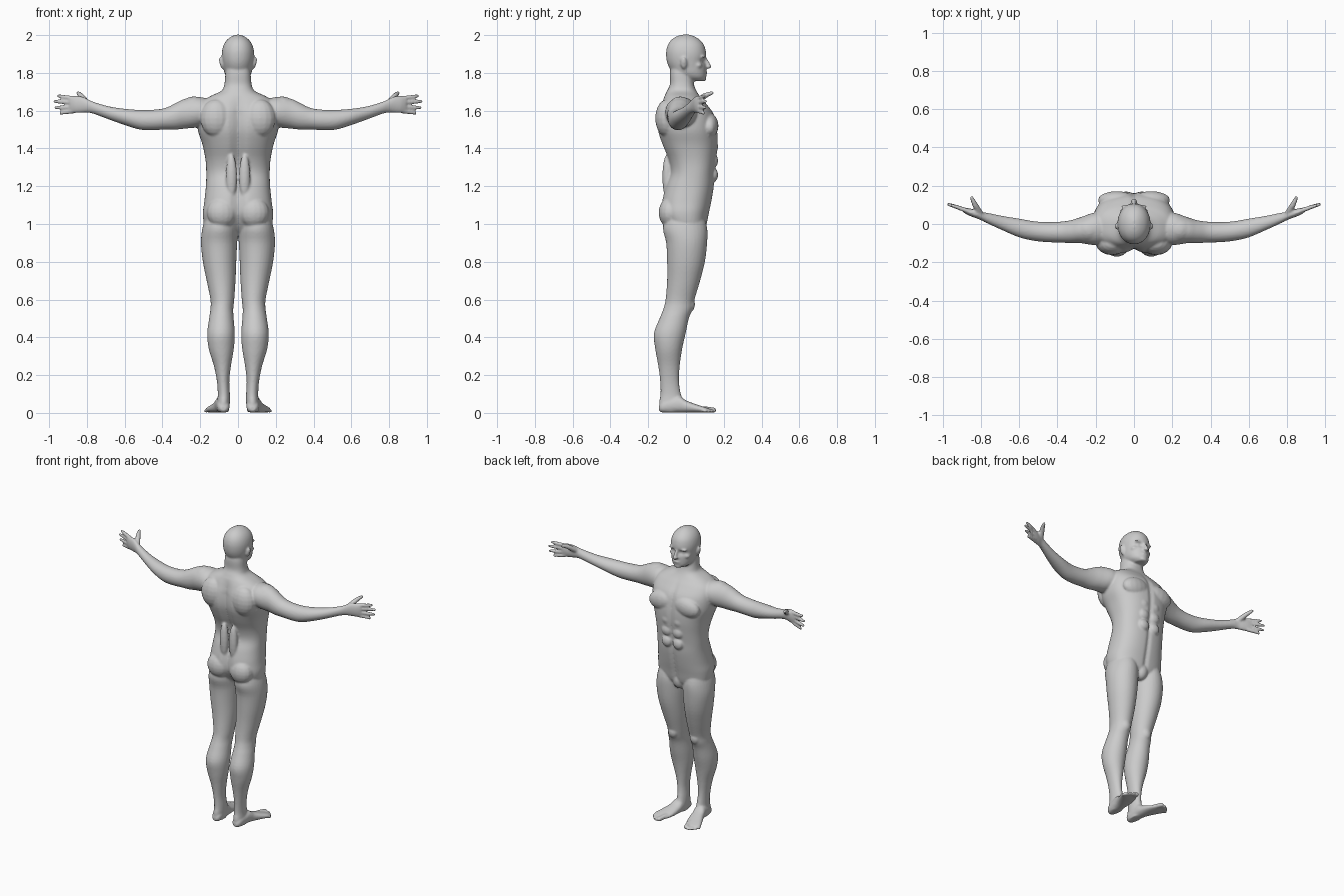
import bpy, bmesh, math
from mathutils import Vector, Matrix

verts, faces = [], []
SIDES = (1, -1)


def skin(rings):
    """Closed skin over a list of rings of points, added to the shared lists."""
    base, n = len(verts), len(rings[0])
    for r in rings:
        verts.extend(tuple(p) for p in r)
    for j in range(len(rings) - 1):
        a, b = base + j * n, base + (j + 1) * n
        for i in range(n):
            k = (i + 1) % n
            faces.append((a + i, a + k, b + k, b + i))
    faces.append(tuple(range(base + n - 1, base - 1, -1)))
    faces.append(tuple(range(len(verts) - n, len(verts))))


def spline(rows, steps=4):
    out = []
    for i in range(len(rows) - 1):
        p0, p1, p2 = rows[max(i - 1, 0)], rows[i], rows[i + 1]
        p3 = rows[min(i + 2, len(rows) - 1)]
        for k in range(steps):
            t = k / steps
            out.append([b + .5 * t * (c - a + t * (2 * a - 5 * b + 4 * c - d + t * (3 * (b - c) + d - a)))
                        for a, b, c, d in zip(p0, p1, p2, p3)])
    return out + [list(rows[-1])]


def loft(rows, axis, s=1, power=2.0, n=32, dent=None):
    """Rows are (position on axis, u min, u max, v min, v max)."""
    rings = []
    for t, u0, u1, v0, v1 in spline(rows):
        ring = []
        for k in range(n):
            c, d = math.cos(2 * math.pi * k / n), math.sin(2 * math.pi * k / n)
            u = (u0 + u1) / 2 + (u1 - u0) / 2 * math.copysign(abs(c) ** (2 / power), c)
            v = (v0 + v1) / 2 + (v1 - v0) / 2 * math.copysign(abs(d) ** (2 / power), d)
            x, y, z = {'x': (t, u, v), 'y': (u, t, v), 'z': (u, v, t)}[axis]
            ring.append((s * x, y + (dent(x, y, z) if dent else 0), z))
        rings.append(ring)
    skin(rings)


def blob(c, r, s=1, tilt=0, n=16, m=10):
    """Ellipsoid."""
    rot = Matrix.Rotation(s * tilt, 3, 'Y')
    mid = Vector((s * c[0], c[1], c[2]))
    rings = []
    for j in range(m + 1):
        a = math.pi * (.03 + .94 * j / m)
        rings.append([mid + rot @ Vector((r[0] * math.sin(a) * math.cos(2 * math.pi * k / n),
                                          r[1] * math.sin(a) * math.sin(2 * math.pi * k / n),
                                          -r[2] * math.cos(a))) for k in range(n)])
    skin(rings)


def tube(pts, s=1, n=12):
    """Round-ended tube through (x, y, z, radius) points."""
    pts = spline(pts, 3)
    P = [Vector((s * p[0], p[1], p[2])) for p in pts]
    rings = []
    for i, p in enumerate(P):
        d = (P[min(i + 1, len(P) - 1)] - P[max(i - 1, 0)]).normalized()
        a = d.cross(Vector((0.1, 0.2, 1))).normalized()
        b = d.cross(a)
        rings.append([p + pts[i][3] * (a * math.cos(2 * math.pi * k / n) + b * math.sin(2 * math.pi * k / n))
                      for k in range(n)])
    skin(rings)
    for p, q in ((P[0], pts[0]), (P[-1], pts[-1])):
        blob(p, (q[3],) * 3, 1, 0, 12, 6)


def body_groove(x, y, z):
    fade = min(1, max(0, (1.68 - z) / .1))
    if y < 0:
        return .024 * fade * math.exp(-(x / .03) ** 2)
    return -.009 * fade * math.exp(-(x / .012) ** 2)


def eye_socket(x, y, z):
    d = ((abs(x) - .034) / .02) ** 2 + ((z - 1.866) / .014) ** 2
    return -.016 * math.exp(-d) if y > 0 else 0


# torso and neck, with spine and belly grooves
torso = [(1.86, .055, -.075, .03), (1.80, .066, -.085, .033), (1.74, .072, -.085, .042),
         (1.705, .088, -.10, .055), (1.675, .15, -.115, .075), (1.64, .20, -.13, .105),
         (1.58, .215, -.15, .148), (1.50, .213, -.152, .165), (1.42, .188, -.128, .168),
         (1.34, .172, -.095, .16), (1.27, .168, -.085, .152), (1.20, .170, -.11, .148),
         (1.12, .178, -.13, .135), (1.05, .186, -.13, .12), (.98, .17, -.09, .105), (.94, .10, -.05, .08)]
loft([(z, -w, w, b, f) for z, w, b, f in torso], 'z', power=2.4, n=72, dent=body_groove)
blob((0, .065, .975), (.045, .045, .06))

# head, with eye sockets pressed in
head = [(2.002, .012, -.02, .02), (1.993, .034, -.05, .045), (1.975, .058, -.077, .073),
        (1.95, .075, -.095, .094), (1.92, .084, -.104, .104), (1.89, .086, -.105, .107),
        (1.86, .083, -.101, .104), (1.83, .078, -.09, .106), (1.80, .072, -.07, .106),
        (1.775, .058, -.035, .104), (1.757, .034, .01, .09)]
loft([(z, -w, w, b, f) for z, w, b, f in head], 'z', n=72, power=2.1, dent=eye_socket)
tube([(0, .098, 1.882, .009), (0, .112, 1.856, .010), (0, .123, 1.833, .012)])
blob((0, .102, 1.801), (.025, .012, .006))
blob((0, .100, 1.789), (.021, .012, .006))
blob((0, .091, 1.768), (.026, .018, .013))

# body contours, face features and ears
for s in SIDES:
    blob((.085, -.085, 1.06), (.08, .06, .08), s)              # buttock
    blob((.115, -.10, 1.56), (.085, .063, .10), s)             # shoulder blade
    blob((.09, .125, 1.52), (.10, .047, .065), s, .15)         # chest
    blob((.235, -.03, 1.60), (.085, .07, .075), s, .2)         # shoulder
    blob((.035, -.10, 1.25), (.03, .025, .12), s)              # lower back
    for z in (1.41, 1.335, 1.26):
        blob((.042, .148, z), (.036, .022, .036), s)           # belly muscle
    blob((.083, .018, .575), (.035, .03, .042), s)             # kneecap
    blob((.036, .089, 1.886), (.032, .014, .007), s, .1)       # brow
    blob((.034, .076, 1.866), (.014, .014, .011), s)           # eye
    blob((.011, .117, 1.831), (.008, .010, .007), s)           # nostril
    blob((.05, .062, 1.84), (.024, .024, .018), s)             # cheek
    blob((.088, -.012, 1.852), (.010, .017, .033), s, .25)     # ear

# legs and feet
leg = [(1.06, .02, .165, -.10, .09), (.98, .006, .188, -.122, .112), (.90, .005, .196, -.105, .112),
       (.80, .009, .186, -.10, .10), (.70, .013, .166, -.10, .075), (.60, .02, .146, -.108, .045),
       (.55, .025, .146, -.12, .035), (.50, .023, .153, -.14, .015), (.42, .017, .163, -.17, -.002),
       (.34, .022, .155, -.163, -.02), (.25, .037, .128, -.147, -.033), (.17, .046, .112, -.137, -.037),
       (.10, .043, .107, -.135, -.027), (.05, .043, .11, -.143, -.01), (.005, .05, .105, -.135, -.02)]
foot = [(-.143, .062, .092, .01, .035), (-.12, .046, .109, .001, .065), (-.04, .045, .122, .001, .088),
        (.0, .048, .134, .001, .066), (.05, .054, .158, .001, .047), (.09, .066, .174, .001, .034),
        (.118, .08, .168, .003, .025)]
toes = [(.088, .09, .102, .146, .015), (.110, .10, .124, .150, .010), (.128, .10, .143, .138, .010),
        (.144, .09, .159, .123, .009), (.157, .08, .172, .103, .009)]
for s in SIDES:
    loft(leg, 'z', s)
    loft(foot, 'y', s, 2.3)
    for x0, y0, x1, y1, r in toes:
        tube([(x0, y0, r + .006, r), (x1, y1, r, r)], s)

# arms, palms, fingers and thumbs
arm = [(.12, -.09, .04, 1.55, 1.65), (.20, -.11, .06, 1.515, 1.672), (.28, -.10, .035, 1.505, 1.663),
       (.33, -.10, .02, 1.50, 1.64), (.385, -.097, .012, 1.50, 1.614), (.45, -.095, .01, 1.497, 1.605),
       (.52, -.088, .014, 1.50, 1.604), (.60, -.07, .028, 1.524, 1.61), (.68, -.036, .041, 1.552, 1.622),
       (.76, .0, .057, 1.582, 1.645), (.80, .02, .064, 1.59, 1.663), (.83, .032, .074, 1.588, 1.676),
       (.865, .045, .083, 1.587, 1.678), (.89, .06, .086, 1.59, 1.675)]
fingers = [(1.665, 1.678, .952), (1.643, 1.649, .970), (1.619, 1.616, .966), (1.598, 1.587, .938)]
for s in SIDES:
    loft(arm, 'x', s)
    for z0, z1, x1 in fingers:
        y1 = .07 + (x1 - .87) * .33
        tube([(.87, .068, z0, .0125), ((.87 + x1) / 2, (.07 + y1) / 2, (z0 + z1) / 2, .0115), (x1, y1, z1, .009)], s)
    tube([(.80, .05, 1.642, .016), (.825, .09, 1.672, .016), (.838, .115, 1.686, .013), (.848, .138, 1.694, .010)], s)

# fuse all parts into one smooth skin
mesh = bpy.data.meshes.new("human_body")
mesh.from_pydata(verts, [], faces)
bm = bmesh.new()
bm.from_mesh(mesh)
bmesh.ops.recalc_face_normals(bm, faces=bm.faces)
bm.to_mesh(mesh)
bm.free()
body = bpy.data.objects.new("human_body", mesh)
bpy.context.collection.objects.link(body)
fuse = body.modifiers.new("fuse", 'REMESH')
fuse.mode = 'VOXEL'
fuse.voxel_size = .0065
fuse.use_smooth_shade = True
soft = body.modifiers.new("soften", 'SMOOTH')
soft.factor = .5
soft.iterations = 4
